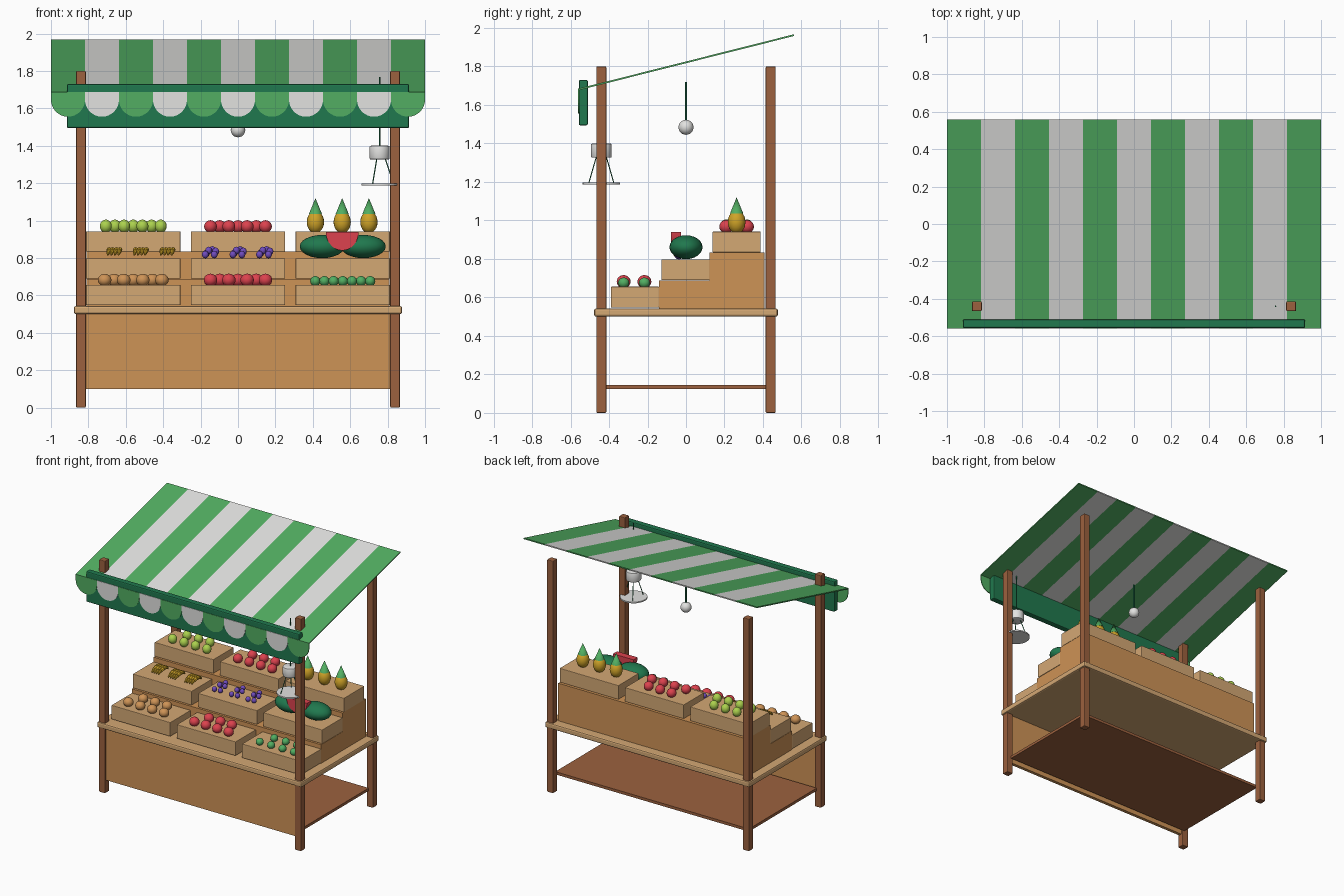
import bpy, bmesh, math
from mathutils import Matrix, Vector

if "Cube" in bpy.data.objects:
    bpy.data.objects.remove(bpy.data.objects["Cube"])


def material(name, r, g, b):
    m = bpy.data.materials.new(name)
    lin = [((c / 255 + 0.055) / 1.055) ** 2.4 for c in (r, g, b)]
    m.diffuse_color = (*lin, 1)
    m.use_nodes = True
    m.node_tree.nodes["Principled BSDF"].inputs["Base Color"].default_value = m.diffuse_color
    return m


BROWN = material("brown_wood", 156, 97, 62)
ORANGE = material("warm_wood", 206, 147, 86)
TAN = material("pale_wood", 212, 168, 116)
GREEN = material("leaf_green", 82, 174, 98)
WHITE = material("off_white", 226, 226, 224)
DARK = material("dark_green", 32, 120, 78)
RED = material("fruit_red", 220, 66, 78)
GOLD = material("gold_yellow", 208, 164, 40)
PURPLE = material("grape_purple", 112, 76, 190)
LIME = material("lime_yellow", 172, 210, 78)


def finish(name, bm, mats, smooth=True):
    """Turn a bmesh into a named object."""
    bmesh.ops.recalc_face_normals(bm, faces=bm.faces[:])
    me = bpy.data.meshes.new(name)
    bm.to_mesh(me)
    bm.free()
    ob = bpy.data.objects.new(name, me)
    bpy.context.collection.objects.link(ob)
    for m in mats:
        me.materials.append(m)
    if smooth:
        bpy.ops.object.select_all(action='DESELECT')
        ob.select_set(True)
        bpy.context.view_layer.objects.active = ob
        bpy.ops.object.shade_smooth_by_angle(angle=math.radians(35))
    return ob


def box(name, x, y, z, mat, bevel=0.0):
    """Box from (min, max) ranges, optionally with rounded edges."""
    bm = bmesh.new()
    size = [r[1] - r[0] for r in (x, y, z)]
    mid = [(r[0] + r[1]) / 2 for r in (x, y, z)]
    bmesh.ops.create_cube(bm, size=1, matrix=Matrix.Translation(mid) @ Matrix.Diagonal((*size, 1)))
    if bevel:
        bmesh.ops.bevel(bm, geom=bm.edges[:], offset=bevel, segments=2, profile=0.5, affect='EDGES')
    return finish(name, bm, [mat], smooth=False)


def add_ball(bm, c, r, u=20, v=12):
    bmesh.ops.create_uvsphere(bm, u_segments=u, v_segments=v, radius=1,
                              matrix=Matrix.Translation(c) @ Matrix.Diagonal((*r, 1)))


def balls(name, centres, r, mat):
    bm = bmesh.new()
    for c in centres:
        add_ball(bm, c, r)
    return finish(name, bm, [mat])


def add_rod(bm, a, b, r1, r2=None, seg=10):
    a, b = Vector(a), Vector(b)
    rot = (b - a).to_track_quat('Z', 'Y').to_matrix().to_4x4()
    bmesh.ops.create_cone(bm, cap_ends=True, segments=seg, radius1=r1,
                          radius2=r1 if r2 is None else r2, depth=(b - a).length,
                          matrix=Matrix.Translation((a + b) / 2) @ rot)


def rod(name, a, b, r, mat, seg=10):
    bm = bmesh.new()
    add_rod(bm, a, b, r, seg=seg)
    return finish(name, bm, [mat])


# frame: posts, lower shelf, front panel, table top
for sx, side in ((-1, "left"), (1, "right")):
    for sy, end in ((-1, "front"), (1, "back")):
        box(f"{end}_{side}_post", (sx * .84 - .026, sx * .84 + .026),
            (sy * .44 - .026, sy * .44 + .026), (0, 1.8), BROWN, .005)
box("lower_shelf", (-.83, .83), (-.415, .415), (.125, .146), BROWN)
box("front_panel", (-.815, .815), (-.455, -.43), (.1, .51), ORANGE)
box("table_top", (-.877, .877), (-.477, .477), (.5, .543), TAN, .01)

# stepped risers
box("middle_riser", (-.81, .81), (-.14, .408), (.54, .688), ORANGE)
box("back_riser", (-.81, .81), (.122, .408), (.688, .834), ORANGE)

# crates: three rows of three
ROWS = {"front": (-.265, .548), "middle": (-.003, .69), "back": (.263, .834)}
COLS = {"left": -.56, "centre": 0, "right": .56}
for row, (y, z) in ROWS.items():
    for col, x in COLS.items():
        box(f"{row}_{col}_crate", (x - .252, x + .252), (y - .125, y + .125), (z, z + .108), TAN, .003)


# round fruit: seven per crate in two staggered lines
def fruit(name, x, y, z, r, mat, pitch=.049):
    pts = [(x + (i - 3) * pitch, y + (.054 if i % 2 else -.054), z) for i in range(7)]
    balls(name, pts, r, mat)


fruit("brown_fruit", -.56, -.27, .682, (.036, .036, .033), ORANGE, .051)
fruit("front_tomatoes", 0, -.27, .682, (.036, .036, .034), RED)
fruit("green_fruit", .56, -.27, .676, (.027, .029, .027), GREEN)
fruit("lime_apples", -.56, .263, .970, (.032, .032, .035), LIME)
fruit("back_tomatoes", 0, .263, .968, (.034, .036, .034), RED)

# banana bunches: short arched tapering tubes, side by side
bm = bmesh.new()
for cx in (-.668, -.526, -.384):
    for k in range(4):
        pts = []
        for j in range(6):
            t = -1 + j * .4
            pts.append((cx + (k - 1.5) * .019 + .008 * (1 - t * t), -.003 + .06 * t, .845 - .028 * t * t))
        radii = (.005, .012, .014, .014, .012, .005)
        for j in range(5):
            add_rod(bm, pts[j], pts[j + 1], radii[j], radii[j + 1], seg=8)
finish("bananas", bm, [GOLD])

# grape clusters
offsets = ((-.03, -.04, .818), (.018, -.035, .818), (-.012, 0, .84), (.026, .01, .835),
           (-.024, .03, .825), (.008, .045, .843))
balls("grapes", [(cx + a, b, z) for cx in (-.145, .003, .145) for a, b, z in offsets],
      (.018, .018, .02), PURPLE)

# watermelons and a half-disc slice
balls("watermelons", [(.45, 0, .861), (.67, 0, .861)], (.12, .086, .062), DARK)
bm = bmesh.new()
arc = [bm.verts.new((.557 + .088 * math.cos(a), -.077, .94 + .1 * math.sin(a)))
       for a in (math.pi + math.pi * i / 16 for i in range(17))]
face = bm.faces.new(arc)
ext = bmesh.ops.extrude_face_region(bm, geom=[face])
bmesh.ops.translate(bm, vec=(0, .05, 0), verts=[v for v in ext["geom"] if isinstance(v, bmesh.types.BMVert)])
finish("melon_slice", bm, [RED])

# pineapples with leaf crowns
PINES = [(x, .263) for x in (.414, .557, .70)]
balls("pineapples", [(x, y, .992) for x, y in PINES], (.046, .046, .06), GOLD)
bm = bmesh.new()
for x, y in PINES:
    add_rod(bm, (x, y, 1.035), (x, y, 1.12), .035, 0, seg=12)
finish("pineapple_leaves", bm, [GREEN])

# striped sloping canopy: eleven strips
N, W = 11, 2 / 11
bm = bmesh.new()
for i in range(N):
    x0, x1 = -1 + i * W, -1 + (i + 1) * W
    before = set(bm.faces)
    vs = [bm.verts.new((x, y, z + dz)) for dz in (0, .009)
          for x, y, z in ((x0, -.556, 1.677), (x1, -.556, 1.677), (x1, .56, 1.958), (x0, .56, 1.958))]
    for q in ((3, 2, 1, 0), (4, 5, 6, 7), (0, 1, 5, 4), (1, 2, 6, 5), (2, 3, 7, 6), (3, 0, 4, 7)):
        bm.faces.new([vs[k] for k in q])
    for f in set(bm.faces) - before:
        f.material_index = i % 2
finish("striped_canopy", bm, [GREEN, WHITE], smooth=False)

# scalloped fringe: flat top, round bottom
bm = bmesh.new()
for i in range(N):
    cx, r = -1 + (i + .5) * W, W / 2
    before = set(bm.faces)
    outline = [(cx - r, 1.686)] + [(cx + r * math.cos(a), 1.646 + r * math.sin(a))
               for a in (math.pi + math.pi * k / 16 for k in range(17))] + [(cx + r, 1.686)]
    face = bm.faces.new([bm.verts.new((x, -.56, z)) for x, z in outline])
    ext = bmesh.ops.extrude_face_region(bm, geom=[face])
    bmesh.ops.translate(bm, vec=(0, .006, 0),
                        verts=[v for v in ext["geom"] if isinstance(v, bmesh.types.BMVert)])
    for f in set(bm.faces) - before:
        f.material_index = i % 2
finish("scalloped_fringe", bm, [GREEN, WHITE], smooth=False)

# sign board behind the fringe
box("fascia_board", (-.915, .915), (-.557, -.51), (1.494, 1.73), DARK, .008)

# hanging lamp
rod("lamp_cord", (0, 0, 1.51), (0, 0, 1.72), .006, DARK)
balls("lamp_globe", [(0, 0, 1.484)], (.039, .039, .039), WHITE)

# hanging scale: cord, body, three rods, pan
SX, SY = .757, -.44
rod("scale_cord", (SX, SY, 1.39), (SX, SY, 1.768), .004, DARK)
bm = bmesh.new()
add_rod(bm, (SX, SY, 1.326), (SX, SY, 1.4), .054, seg=24)
rims = [e for e in bm.edges if abs(e.verts[0].co.z - e.verts[1].co.z) < 1e-4]
bmesh.ops.bevel(bm, geom=rims, offset=.008, segments=2, profile=.5, affect='EDGES')
finish("scale_body", bm, [WHITE])
bm = bmesh.new()
for k in range(3):
    c, s = math.cos(k * math.tau / 3), math.sin(k * math.tau / 3)
    add_rod(bm, (SX + .03 * c, SY + .03 * s, 1.33), (SX + .075 * c, SY + .075 * s, 1.195), .003, seg=6)
finish("scale_rods", bm, [DARK])
rod("scale_pan", (SX, SY, 1.188), (SX, SY, 1.198), .097, WHITE, seg=32)
